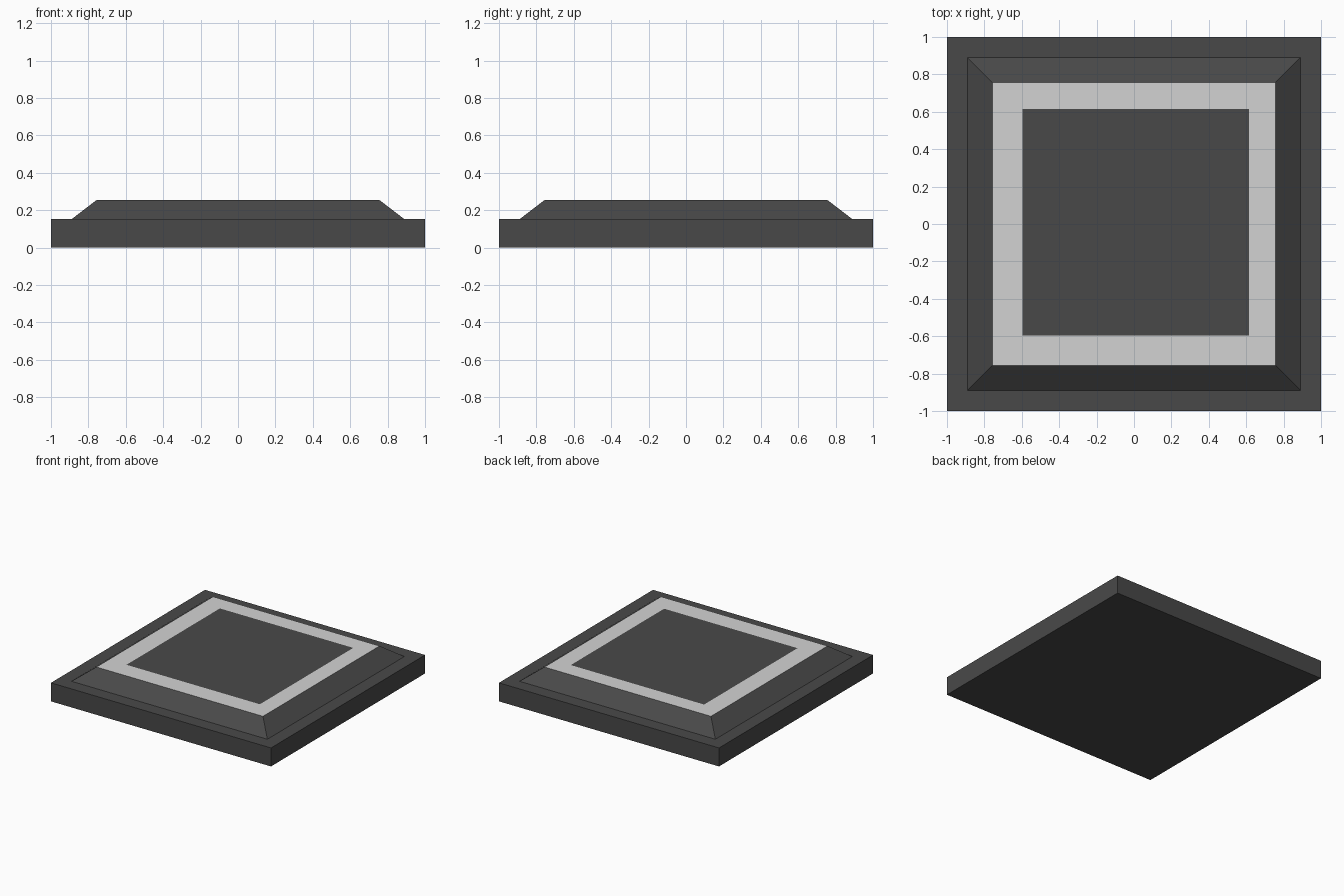
import bpy, bmesh

if "Cube" in bpy.data.objects:
    bpy.data.objects.remove(bpy.data.objects["Cube"])


def material(name, value):
    m = bpy.data.materials.new(name)
    m.diffuse_color = (value, value, value, 1)
    m.use_nodes = True
    m.node_tree.nodes["Principled BSDF"].inputs["Base Color"].default_value = m.diffuse_color
    return m


def square(bm, half, z, offset=0.0):
    return [bm.verts.new((sx * half + offset, sy * half + offset, z))
            for sx, sy in ((-1, -1), (1, -1), (1, 1), (-1, 1))]


# Square outlines from the underside up to the centre: half size, height, offset
BASE_TOP, PAD_TOP = 0.152, 0.254
outlines = [
    (1.0, 0.0, 0.0),          # underside
    (1.0, BASE_TOP, 0.0),     # slab rim
    (0.89, BASE_TOP, 0.0),    # foot of the bevel
    (0.757, PAD_TOP, 0.0),    # top of the bevel
    (0.606, PAD_TOP, 0.01),   # inner edge of the light border
]

bm = bmesh.new()
rings = [square(bm, *o) for o in outlines]

# Walls, ledge, bevel and border
for level, (low, high) in enumerate(zip(rings, rings[1:])):
    for i in range(4):
        j = (i + 1) % 4
        face = bm.faces.new((low[i], low[j], high[j], high[i]))
        face.material_index = 1 if level == 3 else 0

# Underside and dark centre panel
bm.faces.new(rings[0][::-1])
bm.faces.new(rings[-1])

mesh = bpy.data.meshes.new("floor_tile")
bm.to_mesh(mesh)
bm.free()
mesh.materials.append(material("dark grey", 0.066))
mesh.materials.append(material("light grey", 0.65))
tile = bpy.data.objects.new("floor_tile", mesh)
bpy.context.collection.objects.link(tile)
